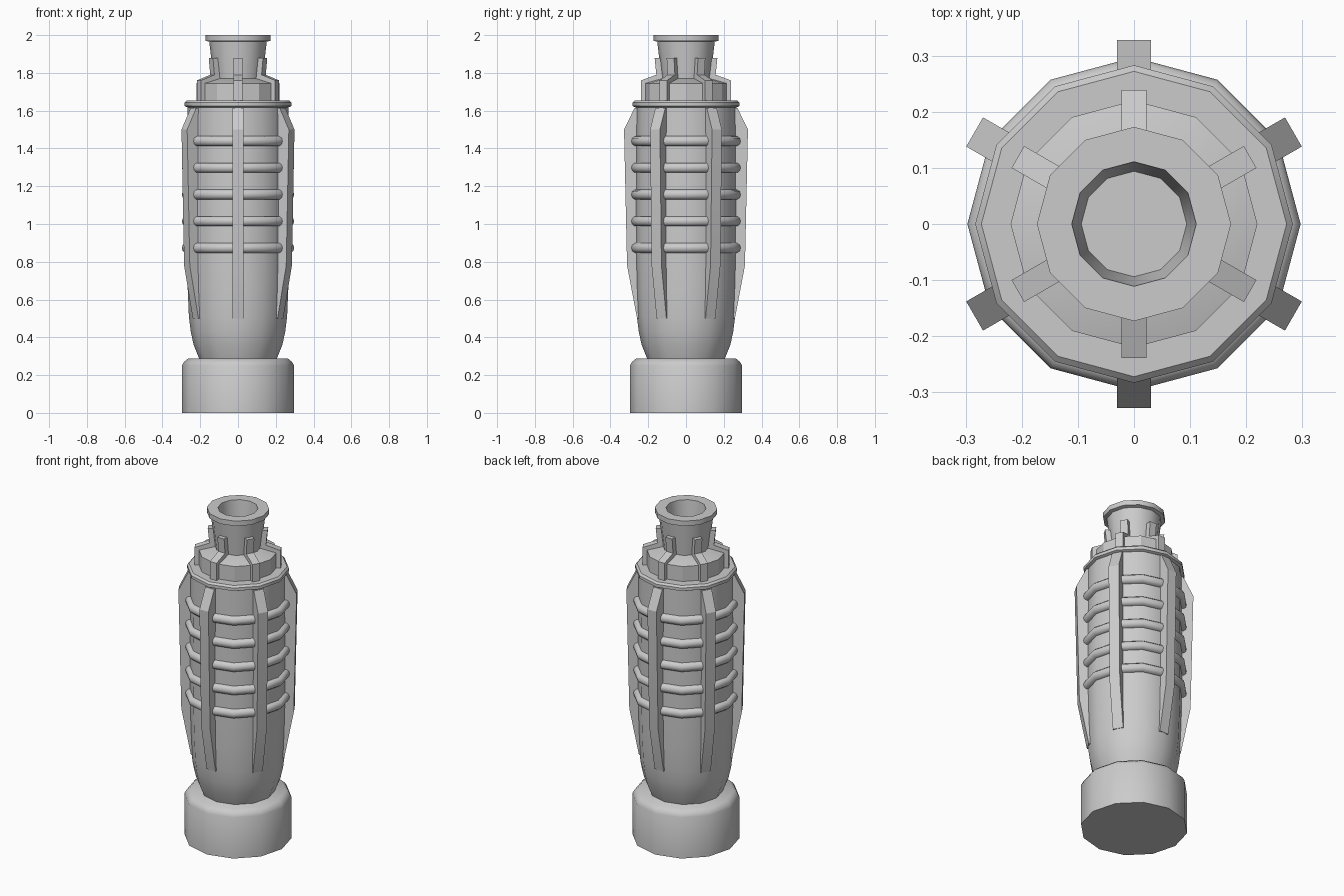
import bpy, bmesh, math
from mathutils import Matrix, Vector

if "Cube" in bpy.data.objects:
    bpy.data.objects.remove(bpy.data.objects["Cube"])


def finish(name, bm, angle=40):
    bmesh.ops.remove_doubles(bm, verts=bm.verts, dist=1e-5)
    bmesh.ops.recalc_face_normals(bm, faces=bm.faces)
    me = bpy.data.meshes.new(name)
    bm.to_mesh(me)
    bm.free()
    ob = bpy.data.objects.new(name, me)
    bpy.context.collection.objects.link(ob)
    bpy.ops.object.select_all(action='DESELECT')
    ob.select_set(True)
    bpy.context.view_layer.objects.active = ob
    bpy.ops.object.shade_smooth_by_angle(angle=math.radians(angle))
    return ob


def lathe(name, profile, sides=12, closed=False, angle=40):
    """Revolve an (r, z) profile around z; open profiles get flat end caps."""
    bm = bmesh.new()
    rings = [[bm.verts.new((r * math.cos(2 * math.pi * i / sides),
                            r * math.sin(2 * math.pi * i / sides), z))
              for i in range(sides)] for r, z in profile]
    pairs = list(zip(rings, rings[1:]))
    if closed:
        pairs.append((rings[-1], rings[0]))
    for a, b in pairs:
        for i in range(sides):
            j = (i + 1) % sides
            bm.faces.new((a[i], a[j], b[j], b[i]))
    if not closed:
        bm.faces.new(rings[0])
        bm.faces.new(rings[-1])
    return finish(name, bm, angle)


def radial_plates(name, outline, width):
    """Six copies of an extruded (r, z) outline, one every 60 degrees."""
    bm = bmesh.new()
    for k in range(6):
        rot = Matrix.Rotation(math.radians(30 + 60 * k), 4, 'Z')
        sides = [[bm.verts.new(rot @ Vector((r, s * width / 2, z)))
                  for r, z in outline] for s in (-1, 1)]
        bm.faces.new(sides[0])
        bm.faces.new(sides[1])
        n = len(outline)
        for i in range(n):
            j = (i + 1) % n
            bm.faces.new((sides[0][i], sides[0][j], sides[1][j], sides[1][i]))
    return finish(name, bm, 20)


# End cap with a softened top edge
lathe("base_cap", [(0.297, 0), (0.297, 0.25), (0.286, 0.27), (0.265, 0.287)])

# Grip body, tapering into the cap
lathe("body", [(0.203, 0.28), (0.235, 0.36), (0.25, 0.43), (0.26, 0.51),
               (0.266, 0.65), (0.27, 0.8), (0.272, 1.1), (0.268, 1.63)])

# Raised grip rings
for k in range(5):
    z = 0.873 + 0.1415 * k
    lathe(f"grip_ring_{k + 1}", [(0.26, z - 0.027), (0.281, z - 0.025), (0.293, z - 0.015),
                                 (0.297, z), (0.293, z + 0.015), (0.281, z + 0.025),
                                 (0.26, z + 0.027)], closed=True, angle=60)

# Long side fins
radial_plates("side_fins", [(0.24, 0.5), (0.259, 0.5), (0.312, 0.78), (0.328, 1.5),
                            (0.272, 1.615), (0.24, 1.615)], 0.06)

# Shoulder flange
lathe("flange", [(0.262, 1.615), (0.283, 1.625), (0.283, 1.643), (0.272, 1.654)])

# Collar with a sloped top
lathe("collar", [(0.22, 1.645), (0.22, 1.745), (0.125, 1.772)], angle=25)

# Stepped brackets hugging collar and neck
radial_plates("brackets", [(0.2, 1.65), (0.239, 1.65), (0.239, 1.76), (0.157, 1.79),
                           (0.166, 1.88), (0.13, 1.88), (0.12, 1.76), (0.2, 1.735)], 0.045)

# Flared hollow neck with rim
lathe("neck", [(0.128, 1.755), (0.152, 1.965), (0.173, 1.97), (0.173, 2.0),
               (0.111, 2.0), (0.094, 1.83)], angle=35)
